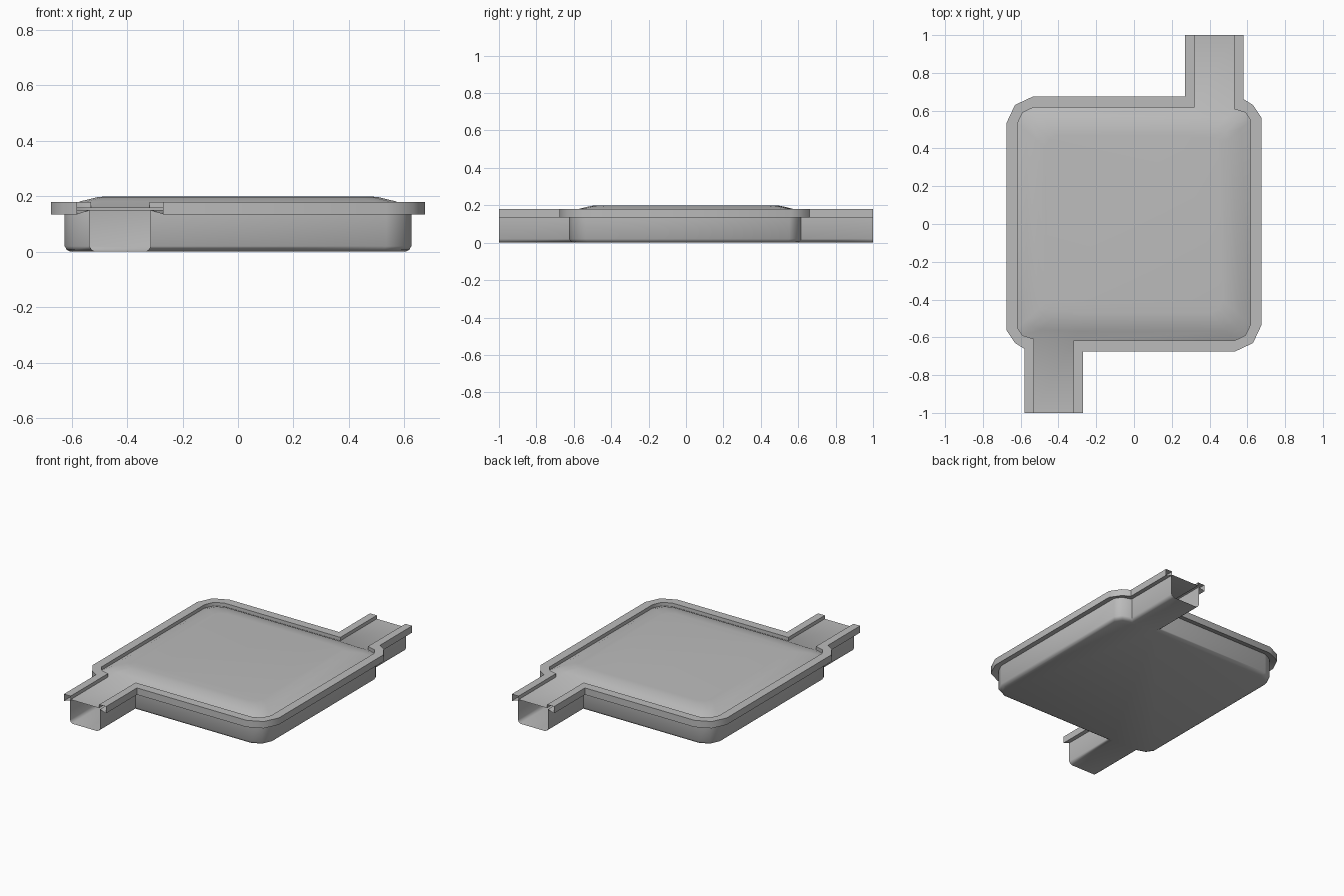
import bpy
import bmesh
from math import radians

cube = bpy.data.objects.get("Cube")
if cube:
    bpy.data.objects.remove(cube)

grey = bpy.data.materials.new("plain_grey")
grey.use_nodes = True
colour = (0.5, 0.5, 0.5, 1)
grey.diffuse_color = colour
grey.node_tree.nodes["Principled BSDF"].inputs["Base Color"].default_value = colour


def half_outline(side, near, far, corner):
    """Path from the front channel mouth, round the right-hand side, to the back mouth."""
    mid = side - corner * 0.32
    return [(-near, -1), (-near, -side), (side - corner, -side), (mid, -mid),
            (side, corner - side), (side, side - corner * 0.8), (mid, mid),
            (far, side - corner * 0.1), (far, 1)]


def turned(points):
    return [(-x, -y) for x, y in points]


def shrink(points, factor):
    return [(x * factor, y * factor) for x, y in points]


def loft(bm, rings, closed):
    """Join rings of (points, height) with quads and return the vertex rings."""
    made = [[bm.verts.new((x, y, z)) for x, y in pts] for pts, z in rings]
    for low, high in zip(made, made[1:]):
        count = len(low)
        for i in range(count if closed else count - 1):
            j = (i + 1) % count
            bm.faces.new((low[i], low[j], high[j], high[i]))
    return made


def finish(bm, name, angle):
    mesh = bpy.data.meshes.new(name)
    bm.to_mesh(mesh)
    bm.free()
    obj = bpy.data.objects.new(name, mesh)
    bpy.context.collection.objects.link(obj)
    mesh.materials.append(grey)
    bpy.ops.object.select_all(action="DESELECT")
    obj.select_set(True)
    bpy.context.view_layer.objects.active = obj
    bpy.ops.object.shade_smooth_by_angle(angle=radians(angle))
    return obj


rim_outer = half_outline(0.675, 0.27, 0.58, 0.14)
rim_inner = half_outline(0.617, 0.32, 0.53, 0.085)
wall = half_outline(0.625, 0.315, 0.535, 0.09)
wall_foot = half_outline(0.618, 0.322, 0.528, 0.09)
floor_edge = half_outline(0.605, 0.335, 0.515, 0.09)

# Tray: floor, rounded foot and upright walls, open at both channel mouths
bm = bmesh.new()
floor = []
for spin in (list, turned):
    rings = loft(bm, [(spin(floor_edge), 0), (spin(wall_foot), 0.007),
                      (spin(wall), 0.02), (spin(wall), 0.15)], False)
    floor += rings[0]
bm.faces.new(list(reversed(floor)))
finish(bm, "tray", 50)

# Rim: hollow lip that follows each side, open at the channel mouths
bm = bmesh.new()
for spin in (list, turned):
    loft(bm, [(spin(wall), 0.15), (spin(rim_outer), 0.135), (spin(rim_outer), 0.18),
              (spin(rim_inner), 0.18), (spin(rim_inner), 0.157)], False)
finish(bm, "rim", 50)

# Lid: domed panel over the chamber with flat roofs over the channels
bm = bmesh.new()
chamber = rim_inner[1:-1]
chamber += turned(chamber)
dome = loft(bm, [(shrink(chamber, f), z) for f, z in
                 ((1, 0.157), (0.92, 0.182), (0.82, 0.197), (0.76, 0.2))], True)
bm.faces.new(dome[-1])
edge = dome[0]
half = len(edge) // 2
for last, first, sign in ((edge[half - 1], edge[half], 1), (edge[-1], edge[0], -1)):
    ends = [bm.verts.new((v.co.x, sign, v.co.z)) for v in (first, last)]
    bm.faces.new((first, last, ends[1], ends[0]))
finish(bm, "lid", 40)
